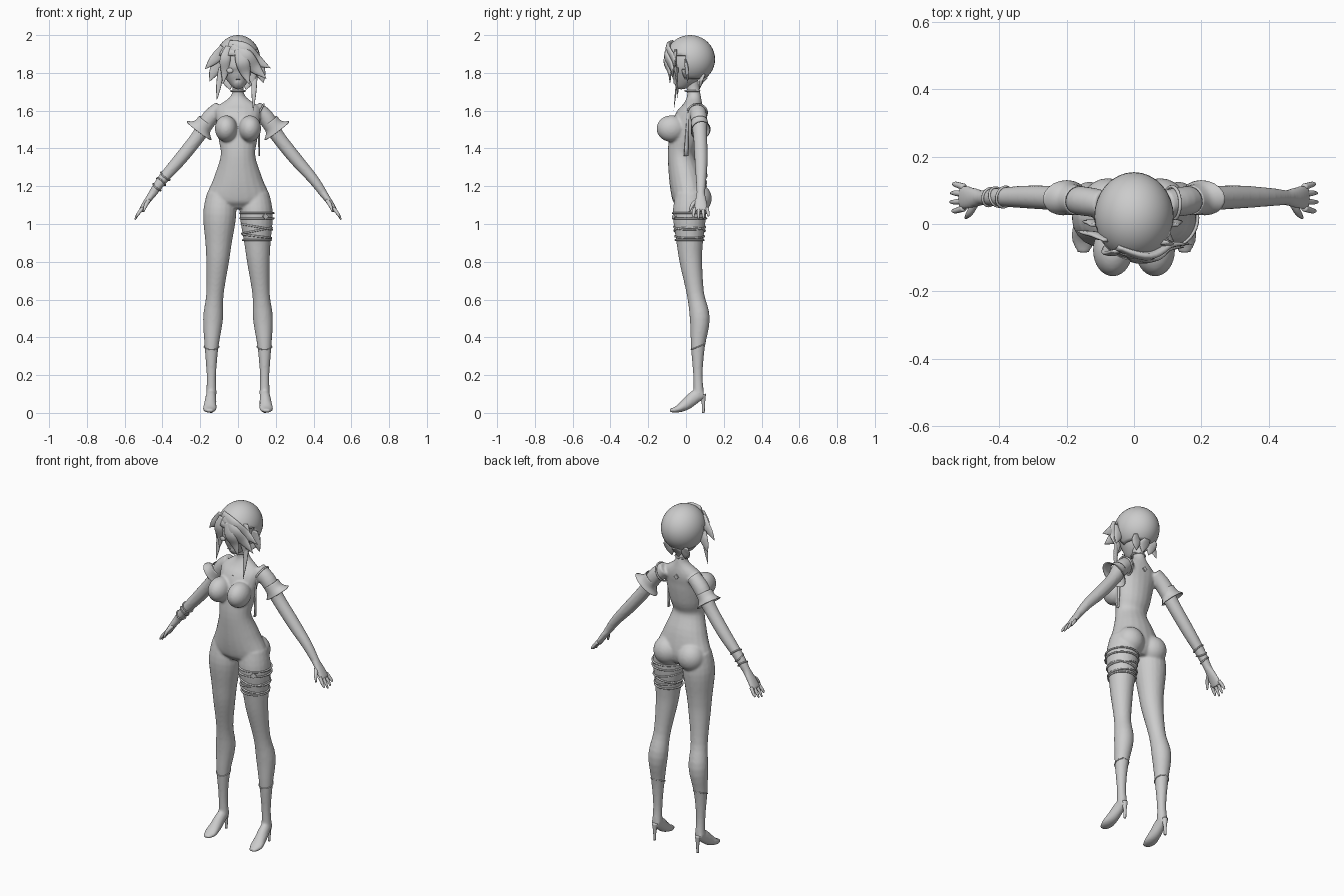
import bpy, bmesh, math
from mathutils import Vector, Matrix

if "Cube" in bpy.data.objects:
    bpy.data.objects.remove(bpy.data.objects["Cube"])

X, Y, Z = Vector((1, 0, 0)), Vector((0, 1, 0)), Vector((0, 0, 1))
colour = (.6, .6, .6, 1)
grey = bpy.data.materials.new("plain grey")
grey.use_nodes = True
grey.diffuse_color = colour
grey.node_tree.nodes["Principled BSDF"].inputs["Base Color"].default_value = colour


def smooth_path(points, steps):
    """Catmull-Rom samples through points of any dimension."""
    padded = [points[0], *points, points[-1]]
    samples = []
    for i in range(len(points) - 1):
        for k in range(steps):
            t = k / steps
            samples.append([(2 * b + (c - a) * t + (2 * a - 5 * b + 4 * c - d) * t * t
                             + (3 * b - a - 3 * c + d) * t * t * t) / 2
                            for a, b, c, d in zip(*padded[i:i + 4])])
    return samples + [list(points[-1])]


def loft(mesh, points, reference=Y, side=1, sides=20, steps=4, caps=True):
    """Rings (x, y, z, radius or two radii) swept along a smooth path."""
    path = smooth_path([(p[0] * side, *p[1:]) for p in points], steps)
    middles = [Vector(p[:3]) for p in path]
    last = len(path) - 1
    rings = []
    for i, p in enumerate(path):
        tangent = (middles[min(i + 1, last)] - middles[max(i - 1, 0)]).normalized()
        u = reference.cross(tangent).normalized()
        v = tangent.cross(u)
        angles = [math.tau * k / sides for k in range(sides)]
        rings.append([mesh.verts.new(middles[i] + u * math.cos(a) * p[3] + v * math.sin(a) * p[-1])
                      for a in angles])
    for lower, upper in zip(rings, rings[1:]):
        for k in range(sides):
            n = (k + 1) % sides
            mesh.faces.new((lower[k], lower[n], upper[n], upper[k]))
    if caps:
        mesh.faces.new(rings[0][::-1])
        mesh.faces.new(rings[-1])


def ball(mesh, middle, size):
    bmesh.ops.create_uvsphere(mesh, u_segments=32, v_segments=20, radius=1,
                              matrix=Matrix.Translation(middle) @ Matrix.Diagonal((*size, 1)))


def finish(name, mesh):
    bmesh.ops.recalc_face_normals(mesh, faces=mesh.faces)
    for face in mesh.faces:
        face.smooth = True
    data = bpy.data.meshes.new(name)
    mesh.to_mesh(data)
    mesh.free()
    data.materials.append(grey)
    part = bpy.data.objects.new(name, data)
    bpy.context.collection.objects.link(part)
    return part


def band(name, middle, radius, axis=Z, thick=.005):
    """Closed cord around a limb, facing along the axis."""
    bpy.ops.mesh.primitive_torus_add(major_segments=36, minor_segments=8,
                                     major_radius=radius, minor_radius=thick)
    part = bpy.context.object
    part.name = name
    turn = Z.rotation_difference(Vector(axis)).to_matrix().to_4x4()
    part.matrix_world = Matrix.Translation(middle) @ turn
    part.data.materials.append(grey)
    bpy.ops.object.shade_smooth()


def plate(name, middle, size, turn=0):
    """Small upright diamond."""
    bpy.ops.mesh.primitive_cube_add(size=1, location=middle, rotation=(0, math.pi / 4, turn))
    part = bpy.context.object
    part.name = name
    part.scale = (size, .009, size)
    part.data.materials.append(grey)


# Body: overlapping volumes fused into one skin
body = bmesh.new()
loft(body, [(0, .02, 1.08, .06, .06), (0, .02, 1.13, .165, .09), (0, 0, 1.24, .13, .09),
            (0, -.025, 1.36, .092, .072), (0, -.01, 1.45, .103, .08), (0, .01, 1.55, .115, .075),
            (0, .035, 1.615, .115, .056), (0, .042, 1.68, .036, .036), (0, .03, 1.76, .033, .035)])
for side in (-1, 1):
    ball(body, (side * .063, -.078, 1.505), (.059, .078, .07))
    ball(body, (side * .078, .06, 1.135), (.078, .076, .08))
    # Leg
    loft(body, [(.09, .02, 1.16, .075), (.097, .018, 1.05, .088), (.103, .02, .9, .07),
                (.108, .026, .8, .06), (.122, .05, .63, .046), (.132, .073, .5, .053),
                (.14, .063, .35, .037), (.141, .063, .2, .025), (.141, .068, .1, .028)], side=side)
    # Arm
    loft(body, [(.09, .06, 1.615, .04), (.15, .068, 1.56, .044), (.21, .075, 1.465, .037),
                (.305, .08, 1.345, .035), (.4, .08, 1.235, .028), (.46, .078, 1.15, .021)], side=side)
    # Palm
    loft(body, [(.45, .078, 1.165, .02, .022), (.492, .078, 1.105, .016, .035),
                (.515, .078, 1.068, .013, .036)], side=side)
    # Foot
    loft(body, [(.141, .092, .1, .026, .022), (.143, .05, .086, .035, .028), (.147, 0, .045, .031, .033),
                (.15, -.045, .02, .019, .036), (.15, -.085, .012, .009, .018)], reference=X, side=side)
skin = finish("body", body)
fuse = skin.modifiers.new("fuse", 'REMESH')
fuse.mode = 'VOXEL'
fuse.voxel_size = .007
fuse.use_smooth_shade = True
skin.modifiers.new("soften", 'SMOOTH').iterations = 5

# Fingers, heels, sleeve cuffs and boot edges, one of each per side
for side, word in ((1, "left"), (-1, "right")):
    fingers = bmesh.new()
    for k in range(4):
        y = .047 + .021 * k
        spread = y + (y - .078) / 4
        lift = .012 * abs(k - 1.3)
        loft(fingers, [(.505, y, 1.085, .01), (.53, spread, 1.052, .008),
                       (.547 - lift / 2, spread, 1.02 + lift, .004)], side=side, sides=10)
    loft(fingers, [(.472, .06, 1.125, .011), (.488, .033, 1.1, .01), (.5, .018, 1.065, .004)],
         reference=X, side=side, sides=10)
    finish(word + "_fingers", fingers)

    heel = bmesh.new()
    loft(heel, [(.141, .088, .1, .018), (.141, .092, .05, .009), (.141, .092, 0, .007)], side=side)
    finish(word + "_heel", heel)

    sleeve = bmesh.new()
    loft(sleeve, [(.168, .07, 1.545, .046, .044), (.19, .074, 1.515, .052, .047),
                  (.205, .078, 1.495, .082, .053)], side=side, caps=False)
    finish(word + "_sleeve_cuff", sleeve).modifiers.new("cloth", 'SOLIDIFY').thickness = .004
    band(word + "_boot_edge", (side * .14, .064, .35), .039, (0, -.4, 1), .003)

# Head, eye and mouth
head = bmesh.new()
loft(head, [(0, -.055, 1.732, .016, .02), (0, -.035, 1.75, .043, .05), (0, -.012, 1.79, .075, .082),
            (0, 0, 1.84, .092, .096), (0, .01, 1.9, .09, .098), (0, .015, 1.96, .05, .06)])
finish("head", head)
face = bmesh.new()
ball(face, (-.043, -.083, 1.812), (.017, .006, .014))
ball(face, (0, -.086, 1.765), (.012, .004, .003))
finish("eye_and_mouth", face)
band("choker", (0, .034, 1.705), .037)

# Hair cap, open at the face and nape
hair_middle, hair_size = Vector((0, .022, 1.872)), Vector((.118, .132, .128))
cap = bmesh.new()
ball(cap, hair_middle, hair_size)
opening = [v for v in cap.verts if v.co.z < 1.762 or (v.co.y < -.025 and v.co.z < 1.885)]
bmesh.ops.delete(cap, geom=opening, context='VERTS')
finish("hair_cap", cap).modifiers.new("thickness", 'SOLIDIFY').thickness = .014


def on_hair(point):
    """Push a point that lies inside the hair volume out to its surface."""
    offset = point - hair_middle
    depth = Vector(a / b for a, b in zip(offset, hair_size)).length
    return hair_middle + offset / min(depth, 1)


def lock(mesh, root, tip, width):
    """Tapered strand that hugs the hair volume from root to tip."""
    root, tip = Vector(root), Vector(tip)
    points = []
    for k, share in enumerate((.6, 1, .75, .02)):
        r = width * share
        points.append((*on_hair(root.lerp(tip, k / 3)), r, r / 3))
    loft(mesh, points, sides=10, steps=6)


# Hair locks: fringe swept to the left, flicks, then long side strands
strands = bmesh.new()
for root, tip, width in (((-.05, -.07, 1.95), (.172, -.06, 1.825), .042),
                         ((-.03, -.08, 1.94), (.15, -.07, 1.77), .042),
                         ((0, -.09, 1.92), (.06, -.085, 1.74), .036),
                         ((.08, -.05, 1.92), (.075, -.05, 1.73), .034),
                         ((-.05, -.08, 1.94), (-.08, -.06, 1.74), .028),
                         ((-.07, -.04, 1.93), (-.175, -.02, 1.82), .028),
                         ((-.1, 0, 1.87), (-.15, .01, 1.755), .028),
                         ((.1, 0, 1.87), (.135, .01, 1.745), .03),
                         ((-.09, -.04, 1.83), (-.112, -.045, 1.655), .015),
                         ((.09, -.04, 1.83), (.08, -.065, 1.6), .015)):
    lock(strands, root, tip, width)
for x in (-.06, 0, .06):
    lock(strands, (x, .09, 1.8), (x * .7, .07, 1.71), .032)
finish("hair_locks", strands)

# Thigh straps with a clasp
for z, radius, tilt in ((1.058, .089, 0), (1.03, .089, 0), (.985, .083, .18),
                        (.965, .081, -.2), (.935, .077, .12), (.915, .075, 0)):
    band("thigh_strap", (.1, .019, z), radius, (tilt, 0, 1))
plate("thigh_clasp", (.145, -.062, 1.04), .024, .5)

# Wrist wraps on the right arm
for k, lean in enumerate((.2, -.25, .2)):
    band("wrist_wrap", (-.385 - .022 * k, .08, 1.253 - .029 * k), .031 - .002 * k,
         (-.66, lean, -.75), .004)

# Left shoulder loop with a hanging strap
band("shoulder_loop", (.112, .06, 1.59), .051, (.8, 0, -.45))
strap = bmesh.new()
loft(strap, [(.11, .01, 1.6, .006, .004), (.112, 0, 1.36, .004, .012)], sides=8)
finish("hanging_strap", strap)

# Chest pendant and back emblem
plate("chest_pendant", (0, -.047, 1.585), .016)
plate("back_emblem", (0, .09, 1.6), .022)
